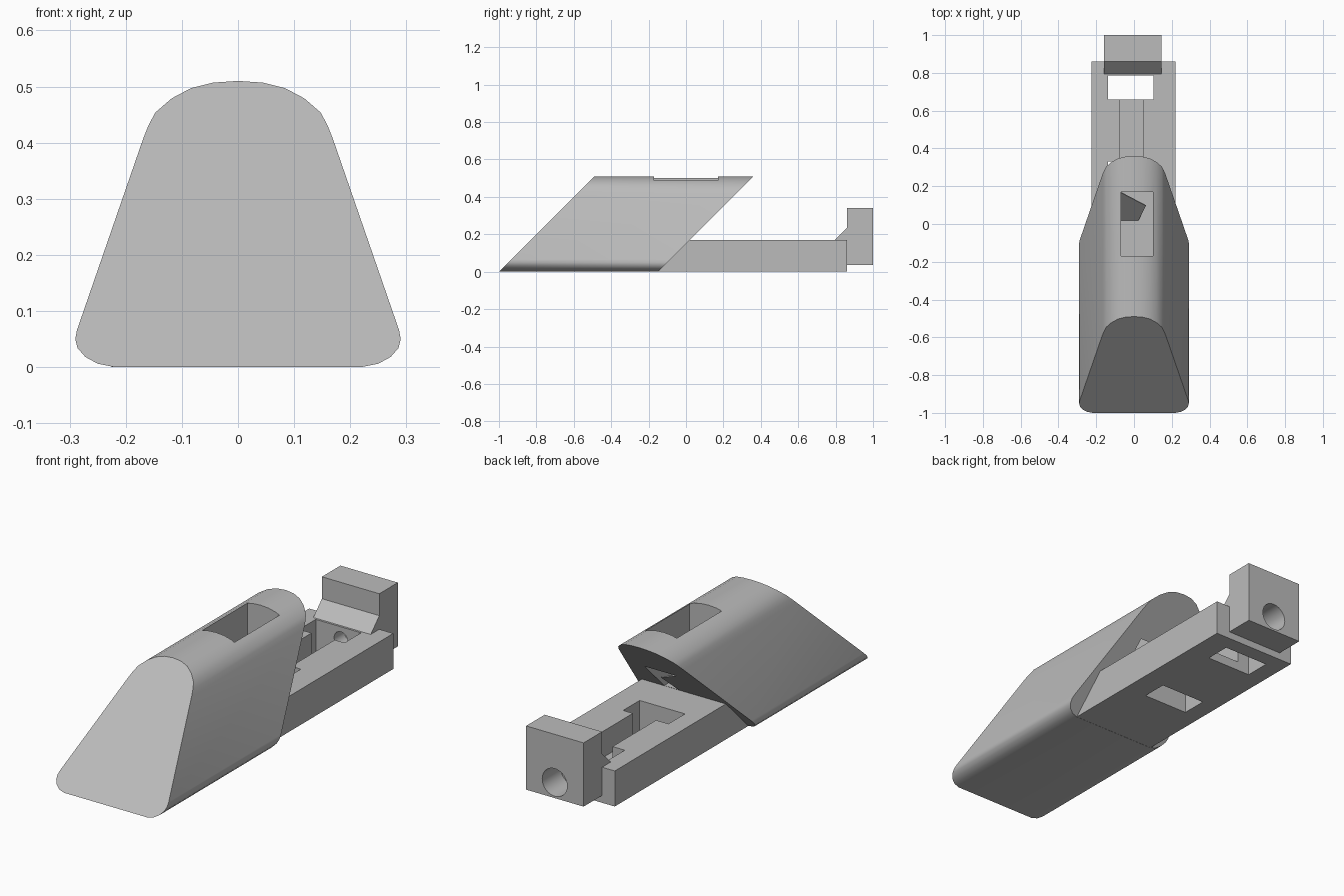
import bpy, bmesh, math
from mathutils import Vector, Matrix

cube = bpy.data.objects.get("Cube")
if cube:
    bpy.data.objects.remove(cube)

grey = bpy.data.materials.new("plain grey")
grey.use_nodes = True
COLOUR = (0.5, 0.5, 0.5, 1)
grey.diffuse_color = COLOUR
grey.node_tree.nodes["Principled BSDF"].inputs["Base Color"].default_value = COLOUR


def finish(name, bm):
    bmesh.ops.recalc_face_normals(bm, faces=bm.faces)
    mesh = bpy.data.meshes.new(name)
    bm.to_mesh(mesh)
    bm.free()
    mesh.materials.append(grey)
    obj = bpy.data.objects.new(name, mesh)
    bpy.context.collection.objects.link(obj)
    return obj


def prism(name, outline, sweep):
    """Extrude a closed outline along a vector."""
    bm = bmesh.new()
    face = bm.faces.new([bm.verts.new(p) for p in outline])
    ext = bmesh.ops.extrude_face_region(bm, geom=[face])["geom"]
    moved = [v for v in ext if isinstance(v, bmesh.types.BMVert)]
    bmesh.ops.translate(bm, verts=moved, vec=Vector(sweep))
    return finish(name, bm)


def box(name, x, y, z):
    outline = [(x[0], y[0], z[0]), (x[1], y[0], z[0]), (x[1], y[1], z[0]), (x[0], y[1], z[0])]
    return prism(name, outline, (0, 0, z[1] - z[0]))


def rod(name, x, z, radius, y):
    bm = bmesh.new()
    place = Matrix.Translation((x, sum(y) / 2, z)) @ Matrix.Rotation(math.pi / 2, 4, 'X')
    bmesh.ops.create_cone(bm, cap_ends=True, segments=40, radius1=radius, radius2=radius,
                          depth=y[1] - y[0], matrix=place)
    return finish(name, bm)


def cut(obj, *cutters):
    for cutter in cutters:
        cutter.hide_render = True
        mod = obj.modifiers.new("cut", 'BOOLEAN')
        mod.operation = 'DIFFERENCE'
        mod.solver = 'EXACT'
        mod.object = cutter
        bpy.context.view_layer.objects.active = obj
        bpy.ops.object.modifier_apply(modifier=mod.name)
        bpy.data.objects.remove(cutter)


def smooth(obj):
    bpy.ops.object.select_all(action='DESELECT')
    obj.select_set(True)
    bpy.context.view_layer.objects.active = obj
    bpy.ops.object.shade_smooth_by_angle(angle=math.radians(30))


# Leaning shell: rounded trapezoid section, sheared so both ends slope at 45 degrees
half = [(0.22, 0), (0.25, 0.006), (0.272, 0.018), (0.286, 0.034), (0.29, 0.05), (0.287, 0.066),
        (0.168, 0.41), (0.159, 0.432), (0.147, 0.454), (0.118, 0.479), (0.084, 0.497), (0.044, 0.507)]
section = half + [(0, 0.51)] + [(-x, z) for x, z in reversed(half)]
shell = prism("leaning_shell", [(x, z - 1, z) for x, z in section], (0, 0.85, 0))
cut(shell, box("window_cutter", (-0.07, 0.1), (-0.17, 0.17), (0.172, 0.7)))
smooth(shell)

# Remnant of the sloping rear wall behind the window
flap = [(-0.07, 0.17), (0.063, 0.1), (0.024, 0.022), (-0.07, 0.022)]
prism("window_flap", [(x, y, y + 0.15) for x, y in flap], (0, -0.004, 0.004))

# Base rail with two through slots, a joining groove and a bolt hole
rail = box("base_rail", (-0.225, 0.22), (-0.149, 0.86), (0, 0.17))
slot = (-0.138, 0.102)
cut(rail,
    box("rear_slot_cutter", slot, (0.66, 0.785), (-0.1, 0.3)),
    box("front_slot_cutter", slot, (0.205, 0.33), (-0.1, 0.3)),
    box("groove_cutter", (-0.073, 0.05), (0.32, 0.67), (0.045, 0.3)),
    rod("bolt_cutter", -0.005, 0.11, 0.036, (0.75, 0.9)))
smooth(rail)

# End block with a sloping toe resting on the rail, bored from the rear
side = [(0.86, 0.035), (1, 0.035), (1, 0.34), (0.86, 0.34), (0.86, 0.235), (0.795, 0.17), (0.86, 0.17)]
end_block = prism("end_block", [(-0.158, y, z) for y, z in side], (0.304, 0, 0))
cut(end_block, rod("bore_cutter", -0.005, 0.11, 0.066, (0.861, 1.1)),
    rod("small_bore_cutter", -0.005, 0.11, 0.036, (0.8, 0.9)))
smooth(end_block)
